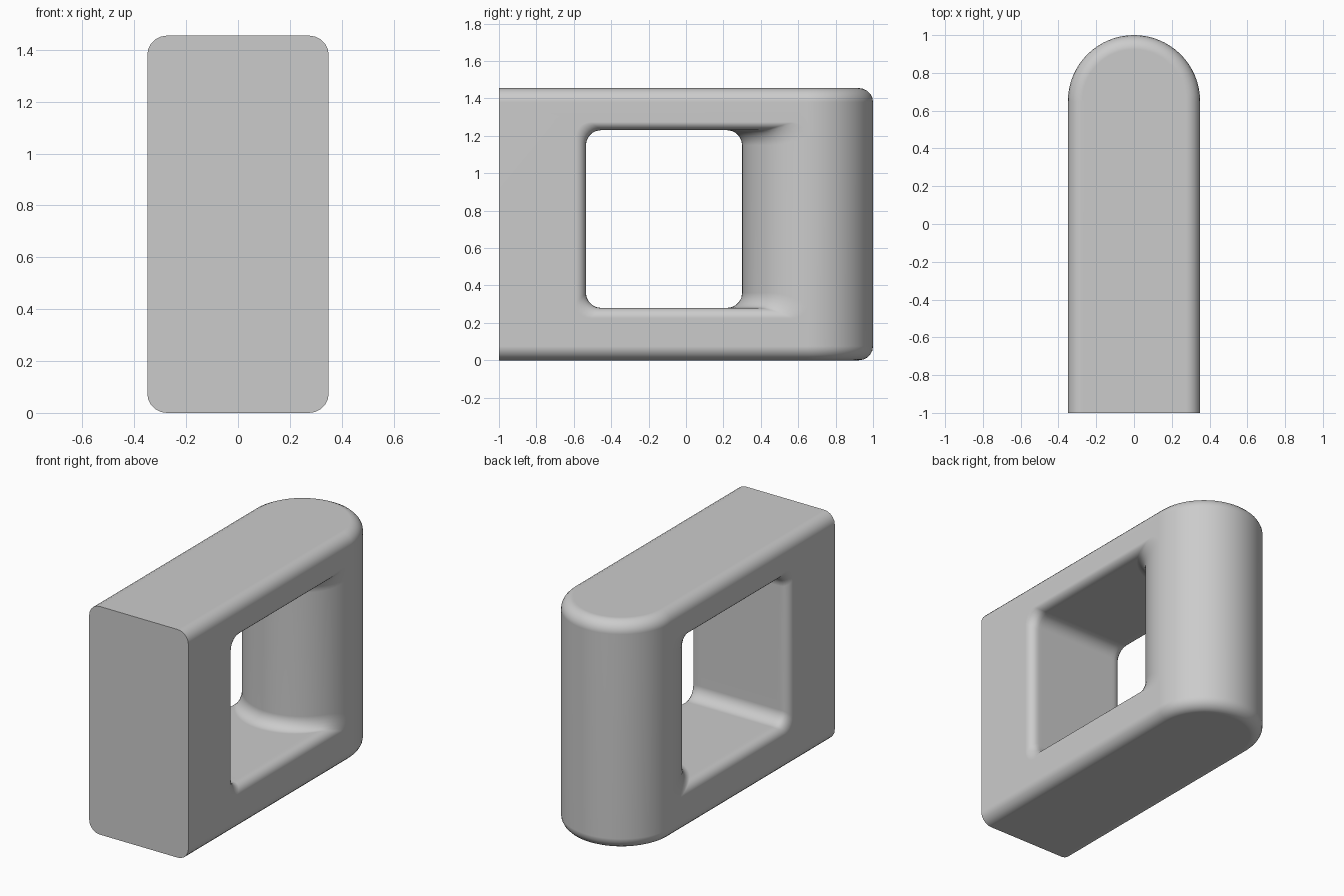
import bpy
import bmesh
from math import sin, cos, pi, sqrt, radians

HALF, HEIGHT, FRONT, COLUMN_Y = 0.35, 1.455, -1.0, 0.65

if "Cube" in bpy.data.objects:
    bpy.data.objects.remove(bpy.data.objects["Cube"], do_unlink=True)

grey = bpy.data.materials.new("light grey")
grey.use_nodes = True
grey.diffuse_color = (0.6, 0.6, 0.6, 1)
grey.node_tree.nodes["Principled BSDF"].inputs["Base Color"].default_value = (0.6, 0.6, 0.6, 1)


def loft(name, sections):
    """Skin a list of closed sections and cap both ends."""
    bm = bmesh.new()
    rings = [[bm.verts.new(p) for p in s] for s in sections]
    for a, b in zip(rings, rings[1:]):
        for i in range(len(a)):
            j = (i + 1) % len(a)
            bm.faces.new((a[i], a[j], b[j], b[i]))
    bm.faces.new(rings[0])
    bm.faces.new(rings[-1])
    bmesh.ops.recalc_face_normals(bm, faces=bm.faces)
    mesh = bpy.data.meshes.new(name)
    bm.to_mesh(mesh)
    bm.free()
    obj = bpy.data.objects.new(name, mesh)
    bpy.context.collection.objects.link(obj)
    mesh.materials.append(grey)
    return obj


def stadium(z, inset):
    """Flat at the front, half round at the back."""
    w = HALF - inset
    arc = [(w * cos(pi * i / 32), COLUMN_Y + w * sin(pi * i / 32), z) for i in range(33)]
    return arc + [(-w, FRONT, z), (w, FRONT, z)]


def rounded_window(x, y0, y1, z0, z1, r):
    pts = []
    corners = ((y1 - r, z1 - r), (y0 + r, z1 - r), (y0 + r, z0 + r), (y1 - r, z0 + r))
    for k, (cy, cz) in enumerate(corners):
        for i in range(6):
            a = (k + i / 5) * pi / 2
            pts.append((x, cy + r * cos(a), cz + r * sin(a)))
    return pts


# Body: round-backed block with softened top and bottom rims
R = 0.075
angles = [i * pi / 10 for i in range(6)]
low = [(R * (1 - cos(a)), R * (1 - sin(a))) for a in angles]
levels = low + [(HEIGHT - z, e) for z, e in reversed(low)]
body = loft("handle_body", [stadium(z, e) for z, e in levels])

# Opening: follows the round column at the back and flares at both sides
FLARE = 0.055
windows = []
for i in range(-16, 17):
    t = i / 16 * pi / 2
    x = HALF * sin(t)
    d = max(0, abs(x) - HALF + FLARE)
    e = FLARE - sqrt(max(0, FLARE ** 2 - d * d))
    windows.append(rounded_window(x, -0.535 - e, COLUMN_Y - HALF * cos(t),
                                  0.28 - e, 1.23 + e * 0.8, 0.08))
# carry the end sections past the sides
windows.insert(0, [(x - 0.03, y, z) for x, y, z in windows[0]])
windows.append([(x + 0.03, y, z) for x, y, z in windows[-1]])
cutter = loft("opening_cutter", windows)
cutter.hide_render = True

cut = body.modifiers.new("Opening", "BOOLEAN")
cut.operation = "DIFFERENCE"
cut.solver = "EXACT"
cut.object = cutter

bpy.ops.object.select_all(action="DESELECT")
bpy.context.view_layer.objects.active = body
body.select_set(True)
bpy.ops.object.modifier_apply(modifier=cut.name)
bpy.data.objects.remove(cutter, do_unlink=True)

# Smooth rounds, crisp front edges
bpy.ops.object.shade_smooth_by_angle(angle=radians(35))
normals = body.modifiers.new("Flat sides", "WEIGHTED_NORMAL")
normals.keep_sharp = True
